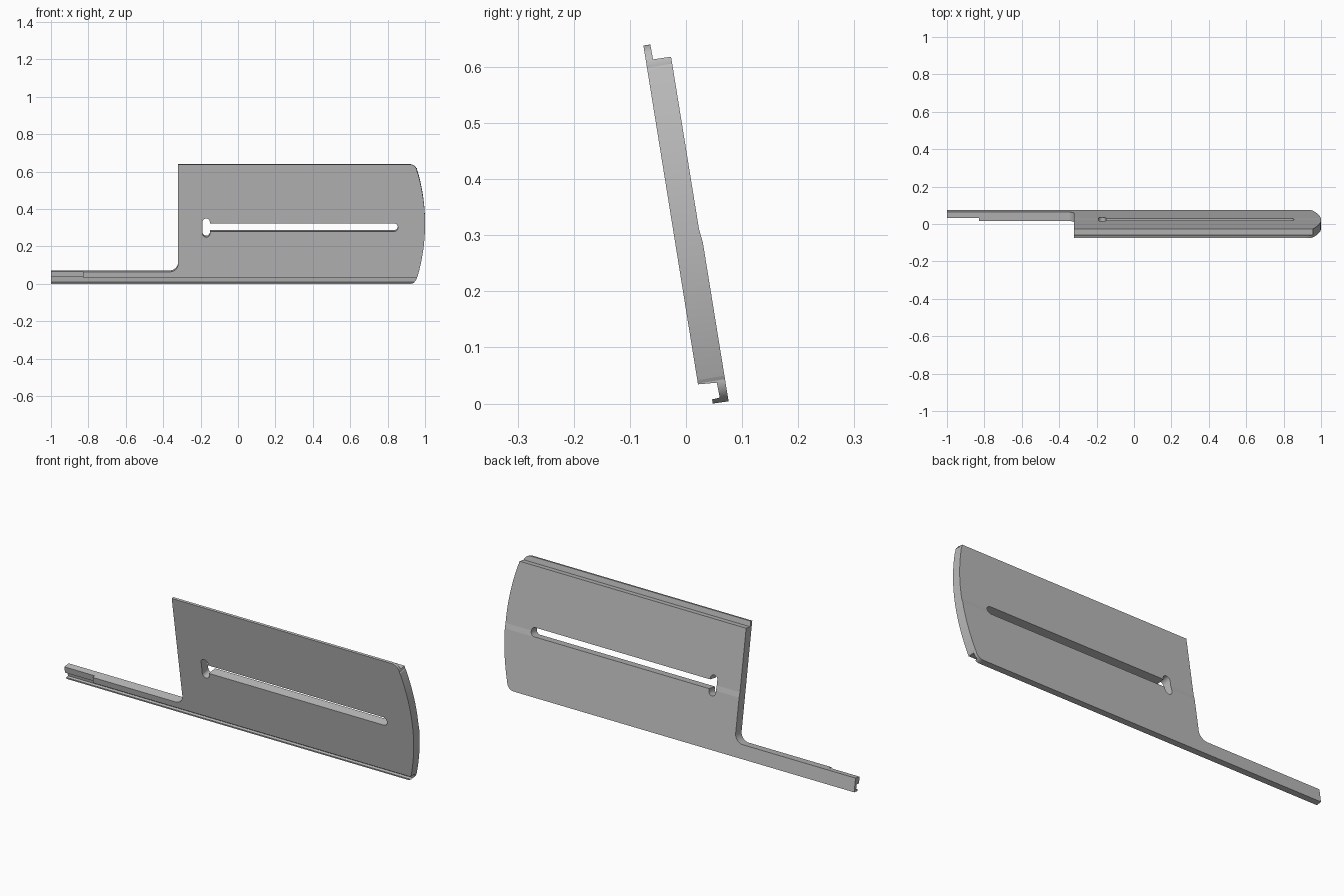
import bpy, bmesh
from math import sin, cos, pi, radians
from mathutils import Matrix, Vector

cube = bpy.data.objects.get("Cube")
if cube:
    bpy.data.objects.remove(cube, do_unlink=True)

grey = bpy.data.materials.new("plain_grey")
grey.use_nodes = True
COLOUR = (0.5, 0.5, 0.5, 1)
grey.diffuse_color = COLOUR
for node in grey.node_tree.nodes:
    if node.type == 'BSDF_PRINCIPLED':
        node.inputs["Base Color"].default_value = COLOUR


def prism(name, points, along):
    """Close a ring of 3D points and sweep it by a vector."""
    bm = bmesh.new()
    face = bm.faces.new([bm.verts.new(p) for p in points])
    swept = bmesh.ops.extrude_face_region(bm, geom=[face])["geom"]
    verts = [g for g in swept if isinstance(g, bmesh.types.BMVert)]
    bmesh.ops.translate(bm, verts=verts, vec=along)
    bmesh.ops.recalc_face_normals(bm, faces=bm.faces)
    mesh = bpy.data.meshes.new(name)
    bm.to_mesh(mesh)
    bm.free()
    mesh.materials.append(grey)
    obj = bpy.data.objects.new(name, mesh)
    bpy.context.collection.objects.link(obj)
    return obj


def arc(cx, cz, r, start, end, steps=24):
    angles = [radians(start + (end - start) * i / steps) for i in range(steps + 1)]
    return [(cx + r * cos(a), cz + r * sin(a)) for a in angles]


def outline_prism(name, outline):
    return prism(name, [(x, -0.1, z) for x, z in outline], (0, 0.3, 0))


def carve(target, cutter, operation):
    mod = target.modifiers.new("carve", 'BOOLEAN')
    mod.operation = operation
    mod.solver = 'EXACT'
    mod.object = cutter
    bpy.context.view_layer.objects.active = target
    bpy.ops.object.modifier_apply(modifier=mod.name)
    bpy.data.objects.remove(cutter, do_unlink=True)


# Board cross-section (depth, height): lap tongue on top, hooked lip below
section = [
    (0.026, 0.644), (0.0385, 0.644), (0.039, 0.617), (0.0715, 0.6165),
    (0.0715, 0.306), (0.0745, 0.28), (0.0745, -0.006), (0.046, -0.0055),
    (0.046, 0.002), (0.06, 0.003), (0.059, 0.030), (0.0255, 0.0325),
]
board = prism("slotted_board", [(-1, y, z) for y, z in section], (2, 0, 0))

# Outline: narrow arm on one side, bowed end on the other
bow = []
for i in range(33):
    z = 0.04 + 0.56 * i / 32
    bow.append((1 - 0.5 * (z - 0.32) ** 2, z))
outline = ([(-1.1, -0.05), (0.918, -0.05)]
           + arc(0.918, 0.034, 0.04, -90, 0)
           + bow
           + arc(0.918, 0.604, 0.04, 0, 90)
           + [(0.918, 0.7), (-0.32, 0.7)]
           + arc(-0.365, 0.108, 0.045, 0, -90)
           + [(-1.1, 0.063)])
carve(board, outline_prism("outline_cutter", outline), 'INTERSECT')

# Long slot with rounded ends, and the short upright slot crossing it
slot = arc(0.833, 0.303, 0.022, -90, 90) + arc(-0.16, 0.303, 0.022, 90, 270)
carve(board, outline_prism("slot_cutter", slot), 'DIFFERENCE')
key = arc(-0.17, 0.332, 0.0195, 0, 180) + arc(-0.17, 0.27, 0.0195, 180, 360)
carve(board, outline_prism("key_cutter", key), 'DIFFERENCE')

# Notch in the front of the arm tip
notch = prism("notch_cutter",
              [(-1.1, -0.1, 0.02), (-0.83, -0.1, 0.02), (-0.83, -0.1, 0.1), (-1.1, -0.1, 0.1)],
              (0, 0.141, 0))
carve(board, notch, 'DIFFERENCE')

# Lean the board forward and stand it on the ground
board.data.transform(Matrix.Rotation(radians(9.2), 4, 'X'))
low = Vector([min(v.co[k] for v in board.data.vertices) for k in range(3)])
high = Vector([max(v.co[k] for v in board.data.vertices) for k in range(3)])
mid = (low + high) / 2
board.data.transform(Matrix.Translation((-mid.x, -mid.y, -low.z)))

bpy.ops.object.select_all(action='DESELECT')
board.select_set(True)
bpy.context.view_layer.objects.active = board
bpy.ops.object.shade_smooth_by_angle(angle=radians(5))
